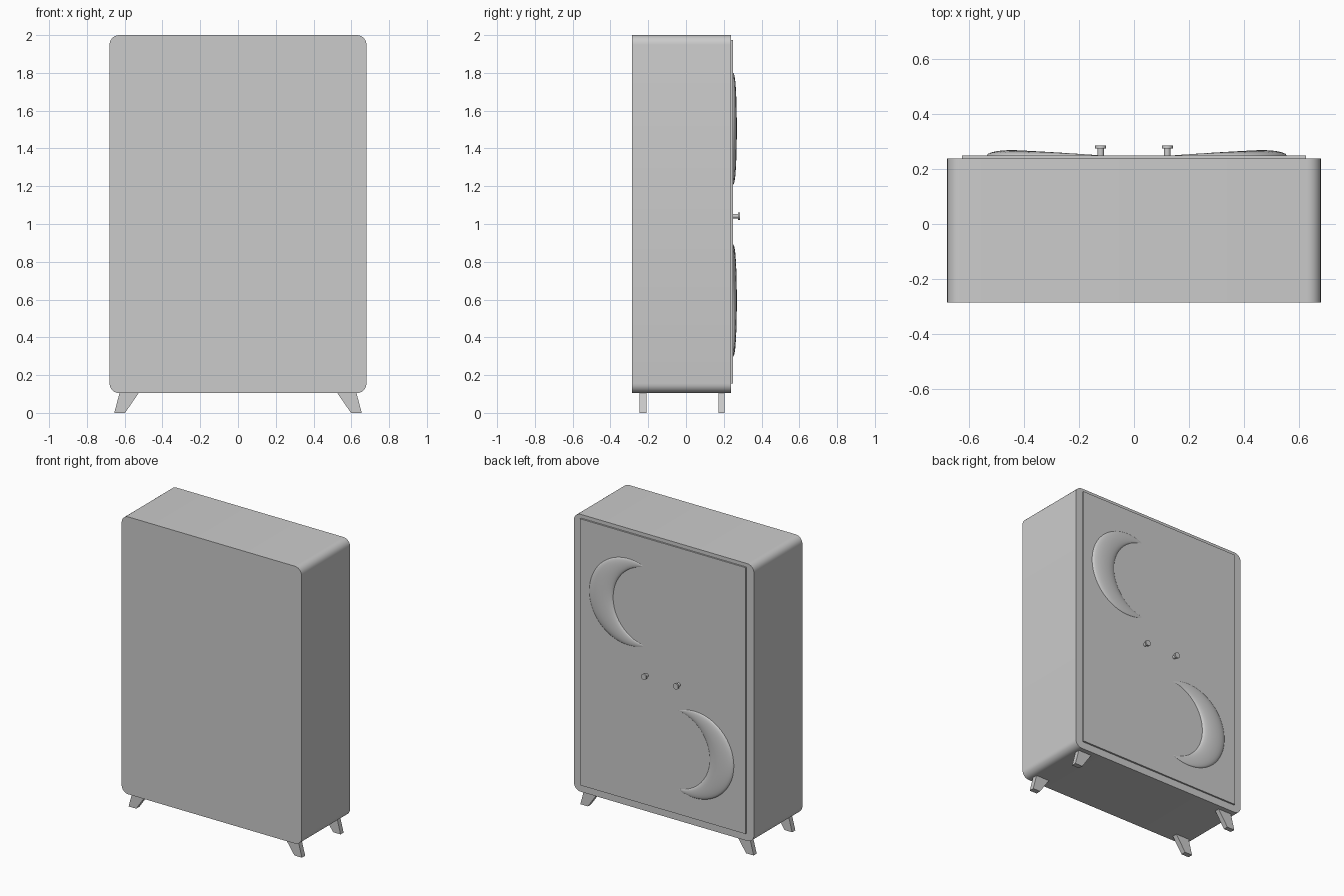
import bpy, bmesh, math
from mathutils import Matrix

if "Cube" in bpy.data.objects:
    bpy.data.objects.remove(bpy.data.objects["Cube"])


def finish(bm, name, smooth=None):
    bmesh.ops.remove_doubles(bm, verts=bm.verts, dist=1e-5)
    bmesh.ops.recalc_face_normals(bm, faces=bm.faces)
    mesh = bpy.data.meshes.new(name)
    bm.to_mesh(mesh)
    bm.free()
    ob = bpy.data.objects.new(name, mesh)
    bpy.context.collection.objects.link(ob)
    if smooth:
        bpy.ops.object.select_all(action='DESELECT')
        ob.select_set(True)
        bpy.context.view_layer.objects.active = ob
        bpy.ops.object.shade_smooth_by_angle(angle=math.radians(smooth))
    return ob


def extrude_xz(name, pts, y0, y1, smooth=None):
    """Solid from an x-z outline, running from y0 to y1."""
    bm = bmesh.new()
    a = [bm.verts.new((x, y0, z)) for x, z in pts]
    b = [bm.verts.new((x, y1, z)) for x, z in pts]
    n = len(pts)
    bm.faces.new(a)
    bm.faces.new(b[::-1])
    for i in range(n):
        j = (i + 1) % n
        bm.faces.new((a[i], b[i], b[j], a[j]))
    return finish(bm, name, smooth)


def rounded_rect(x0, x1, z0, z1, r, seg):
    corners = [(x1 - r, z1 - r, 0), (x0 + r, z1 - r, 90),
               (x0 + r, z0 + r, 180), (x1 - r, z0 + r, 270)]
    pts = []
    for cx, cz, start in corners:
        for i in range(seg + 1):
            a = math.radians(start + 90 * i / seg)
            pts.append((cx + r * math.cos(a), cz + r * math.sin(a)))
    return pts


def moon(name, side, cx, cz, base_y, height=0.02, steps=40, rings=10):
    """Puffed crescent, its back bulging away from the cabinet centre."""
    R, half, inner_x = 0.296, 0.268, 0.115
    tip_x = -math.sqrt(R * R - half * half)
    sag = inner_x - tip_x
    r = (half * half + sag * sag) / (2 * sag)
    ox = inner_x - r
    a_out = math.atan2(half, tip_x)
    a_in = math.atan2(half, tip_x - ox)
    wmax = R - inner_x
    bm = bmesh.new()
    rows = []
    for i in range(steps + 1):
        t = 1 - 2 * i / steps
        po = (R * math.cos(a_out * t), R * math.sin(a_out * t))
        pi = (ox + r * math.cos(a_in * t), r * math.sin(a_in * t))
        w = math.dist(po, pi)
        row = []
        for k in range(rings + 1):
            b = math.pi * k / rings
            f = (1 - math.cos(b)) / 2
            x = po[0] + (pi[0] - po[0]) * f
            z = po[1] + (pi[1] - po[1]) * f
            y = base_y + height * w / wmax * math.sin(b)
            row.append(bm.verts.new((side * (cx + x), y, cz + z)))
        rows.append(row)
    n = rings + 1
    for p, q in zip(rows, rows[1:]):
        for k in range(n):
            m = (k + 1) % n
            bm.faces.new((p[k], p[m], q[m], q[k]))
    return finish(bm, name, 40)


def knob(name, x, z):
    bm = bmesh.new()
    for y0, y1, rad in ((0.245, 0.276, 0.012), (0.274, 0.285, 0.020)):
        mat = Matrix.Translation((x, (y0 + y1) / 2, z)) @ Matrix.Rotation(math.pi / 2, 4, 'X')
        bmesh.ops.create_cone(bm, cap_ends=True, segments=20, radius1=rad,
                              radius2=rad, depth=y1 - y0, matrix=mat)
    return finish(bm, name, 40)


# Cabinet body with rounded long edges
extrude_xz("cabinet_body", rounded_rect(-0.68, 0.68, 0.105, 2.0, 0.05, 6), -0.285, 0.238, 35)

# Doors, one very slightly proud of the other
for label, x0, x1, y1 in (("right", 0.0, 0.625, 0.25), ("left", -0.625, 0.0, 0.249)):
    extrude_xz(label + "_door", [(x0, 0.155), (x1, 0.155), (x1, 1.975), (x0, 1.975)], 0.23, y1)

# Crescent ornaments
moon("upper_moon", 1, 0.26, 1.505, 0.249)
moon("lower_moon", -1, 0.24, 0.595, 0.249)

# Knobs and splayed feet
for s, label in ((1, "right"), (-1, "left")):
    knob(label + "_knob", s * 0.121, 1.042)
    foot = [(s * x, z) for x, z in ((0.525, 0.106), (0.627, 0.106), (0.655, 0.0), (0.598, 0.0))]
    extrude_xz(label + "_front_foot", foot, -0.245, -0.21)
    extrude_xz(label + "_back_foot", foot, 0.172, 0.205)
